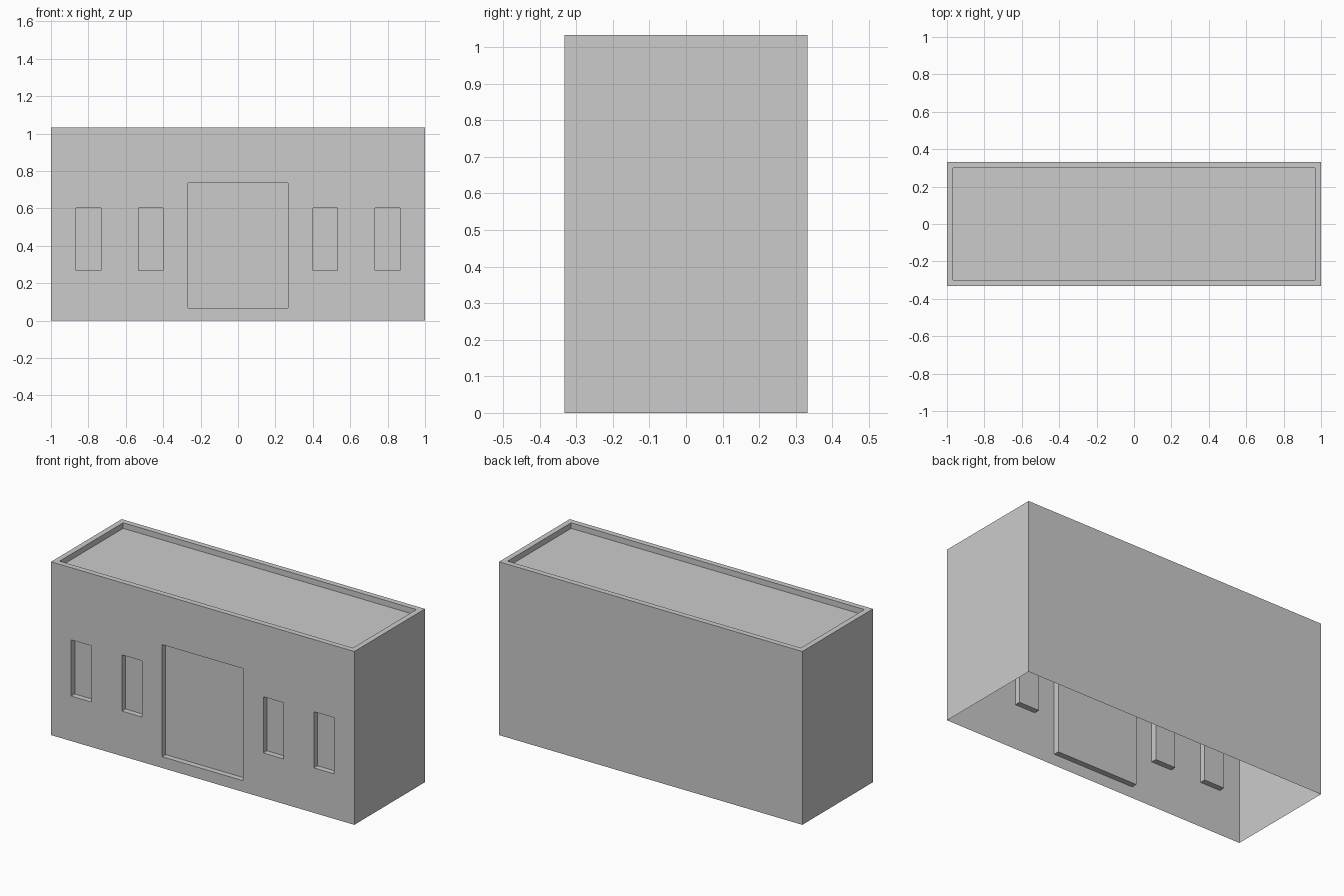
import bpy, bmesh
from mathutils import Vector, Matrix

if "Cube" in bpy.data.objects:
    bpy.data.objects.remove(bpy.data.objects["Cube"])

W, D, H, T = 1.0, 0.3325, 1.0333, 0.0333  # half width, half depth, height, recess depth

# Front openings: x min, x max, z min, z max
openings = [(-0.267, 0.267, 0.067, 0.735)]
for a, b in ((0.40, 0.533), (0.733, 0.867)):
    openings += [(a, b, 0.268, 0.603), (-b, -a, 0.268, 0.603)]

bm = bmesh.new()

# Building shell, open underneath
bmesh.ops.create_cube(bm, size=1, matrix=Matrix.Translation((0, 0, H / 2))
                      @ Matrix.Diagonal((2 * W, 2 * D, H, 1)))
bm.normal_update()
bmesh.ops.delete(bm, geom=[f for f in bm.faces if f.normal.z < -0.9], context='FACES_ONLY')

# Roof sunk behind a parapet
roof = [f for f in bm.faces if f.normal.z > 0.9]
bmesh.ops.inset_region(bm, faces=roof, thickness=T, use_even_offset=True)
bmesh.ops.inset_region(bm, faces=roof, thickness=0, depth=-T)


def cut_front(co, no):
    faces = [f for f in bm.faces if f.normal.y < -0.9 and f.calc_center_median().y < -D + 0.001]
    geom = faces + list({e for f in faces for e in f.edges}) + list({v for f in faces for v in f.verts})
    bmesh.ops.bisect_plane(bm, geom=geom, plane_co=co, plane_no=no, dist=1e-5)
    bm.normal_update()


# Divide the front wall along the opening edges
bm.normal_update()
for x in sorted({v for o in openings for v in o[:2]}):
    cut_front(Vector((x, 0, 0)), Vector((1, 0, 0)))
for z in sorted({v for o in openings for v in o[2:]}):
    cut_front(Vector((0, 0, z)), Vector((0, 0, 1)))

# Push door and windows inward
for x0, x1, z0, z1 in openings:
    cells = []
    for f in bm.faces:
        c = f.calc_center_median()
        if f.normal.y < -0.9 and c.y < -D + 0.001 and x0 < c.x < x1 and z0 < c.z < z1:
            cells.append(f)
    bmesh.ops.inset_region(bm, faces=cells, thickness=0, depth=-T)
    bm.normal_update()

mesh = bpy.data.meshes.new("building_shell")
bm.to_mesh(mesh)
bm.free()
bpy.context.collection.objects.link(bpy.data.objects.new("building_shell", mesh))
